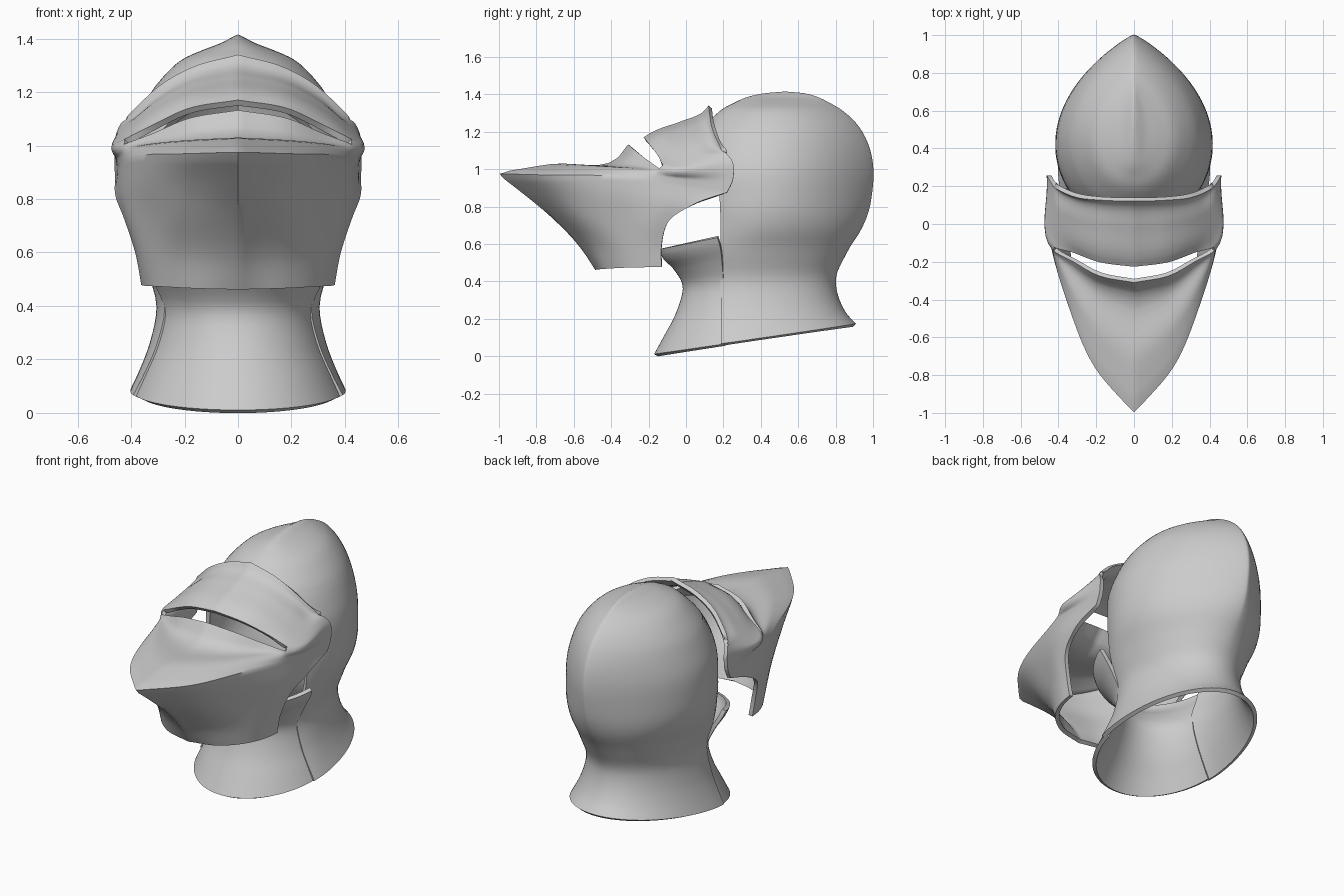
import bpy, bmesh
from math import sin, cos, pi, acos, dist


def smooth(pts, n):
    """Smooth curve through points (tuples of any length), n steps per span."""
    ext = [[2 * a - b for a, b in zip(pts[0], pts[1])], *pts,
           [2 * a - b for a, b in zip(pts[-1], pts[-2])]]
    out = []
    for p, q, r, s in zip(ext, ext[1:], ext[2:], ext[3:]):
        e, f, g = dist(p, q) + 1e-6, dist(q, r) + 1e-6, dist(r, s) + 1e-6
        for k in range(n):
            t = k / n
            point = []
            for a, b, c, d in zip(p, q, r, s):
                m0 = ((c - b) * e / f + (b - a) * f / e) / (e + f) * f
                m1 = ((d - c) * f / g + (c - b) * g / f) / (f + g) * f
                point.append(b + m0 * t + (3 * (c - b) - 2 * m0 - m1) * t * t
                             + (2 * (b - c) + m0 + m1) * t ** 3)
            out.append(point)
    return out + [list(pts[-1])]


def plate(name, rows, skip=lambda r, c: False, thickness=0.024):
    """Sheet-metal plate from a grid of points."""
    bm = bmesh.new()
    grid = [[bm.verts.new(p) for p in row] for row in rows]
    for r in range(len(grid) - 1):
        for c in range(len(grid[0]) - 1):
            if not skip(r, c):
                bm.faces.new((grid[r][c], grid[r][c + 1], grid[r + 1][c + 1], grid[r + 1][c]))
    bmesh.ops.remove_doubles(bm, verts=bm.verts, dist=0.0008)
    me = bpy.data.meshes.new(name)
    bm.to_mesh(me)
    bm.free()
    ob = bpy.data.objects.new(name, me)
    bpy.context.collection.objects.link(ob)
    mod = ob.modifiers.new("thickness", 'SOLIDIFY')
    mod.thickness, mod.offset = thickness, 0
    bpy.ops.object.select_all(action='DESELECT')
    ob.select_set(True)
    bpy.context.view_layer.objects.active = ob
    bpy.ops.object.convert(target='MESH')
    bpy.ops.object.shade_smooth_by_angle(angle=0.8)
    return ob


def ring(zf, zb, yf, yb, hw, p, cut, front, n=64):
    """Tilted egg-shaped ring, split at y = cut; p > 1 gives a keel at the back."""
    yc = yf + 0.43 * (yb - yf)
    tc = acos(max(-1, min(1, (yc - max(cut, yf)) / (yc - yf))))
    a, b = (-tc, tc) if front else (tc, 2 * pi - tc)
    pts = []
    for i in range(n + 1):
        t = a + (b - a) * i / n
        s, c = sin(t), cos(t)
        y = yc - c * ((yc - yf) if c > 0 else (yb - yc))
        w = abs(s) ** (1 if c > 0 else p)
        pts.append((hw * w * (1 if s > 0 else -1), y, zf + (zb - zf) * (y - yf) / (yb - yf)))
    return pts


# Skull with neck flare: z front, z back, y front, y back, half width, keel, face cut
skull = [
    (.01, .165, -.16, .90, .392, 1.0, .19),
    (.10, .22, -.10, .85, .358, 1.0, .19),
    (.22, .31, -.04, .805, .318, 1.0, .19),
    (.38, .42, .0, .79, .293, 1.0, .19),
    (.55, .55, -.03, .845, .335, 1.1, .19),
    (.70, .70, .0, .935, .39, 1.4, .19),
    (.85, .85, .0, .98, .405, 1.7, .185),
    (1.0, 1.0, .0, .99, .393, 1.8, .17),
    (1.1, 1.1, .03, .973, .36, 1.8, .12),
    (1.18, 1.18, .075, .94, .323, 1.8, .075),
    (1.25, 1.25, .135, .89, .27, 1.8, .135),
    (1.31, 1.31, .20, .82, .205, 1.8, .20),
    (1.345, 1.345, .265, .76, .13, 1.8, .265),
    (1.37, 1.37, .32, .71, .065, 1.8, .32),
    (1.39, 1.39, .40, .65, .025, 1.8, .40),
    (1.403, 1.403, .53, .5302, .0001, 1.8, .53),
]
plate("skull", [ring(*r, front=False) for r in smooth(skull, 4)])

# Chin and throat plate, tucked just inside the skull's front edges
throat = [
    (.005, .165, -.16, .90, .38, 1, .21),
    (.10, .22, -.108, .85, .347, 1, .21),
    (.22, .31, -.045, .81, .308, 1, .21),
    (.36, .42, -.005, .79, .287, 1, .205),
    (.47, .60, -.055, .83, .332, 1, .195),
    (.545, .75, -.122, .87, .385, 1, .18),
    (.575, .79, -.13, .89, .40, 1, .17),
]
plate("throat_plate", [ring(*r, front=True, n=40) for r in smooth(throat, 4)])

# Visor: each row runs from the centre line to the rear edge of one side
jaw = [
    [(0, -.475, .468), (.17, -.43, .47), (.29, -.32, .475), (.34, -.2, .478), (.35, -.13, .48)],
    [(0, -.55, .58), (.18, -.47, .585), (.315, -.32, .59), (.362, -.2, .59), (.37, -.13, .59)],
    [(0, -.71, .75), (.19, -.58, .75), (.335, -.34, .74), (.40, -.18, .73), (.413, -.09, .725)],
    [(0, -.86, .875), (.20, -.66, .87), (.35, -.36, .85), (.42, -.15, .83), (.445, .03, .805)],
    [(0, -.985, .972), (.20, -.75, .965), (.34, -.42, .96), (.418, -.15, .94), (.448, .22, .875)],
]
beak_top = [
    jaw[-1],
    [(0, -.72, 1.015), (.18, -.57, 1.005), (.33, -.34, .99), (.418, -.145, .97), (.45, .25, .94)],
    [(0, -.36, 1.05), (.18, -.31, 1.035), (.32, -.22, 1.008), (.418, -.14, .99), (.45, .256, .985)],
    [(0, -.30, 1.125), (.18, -.265, 1.095), (.32, -.19, 1.035), (.417, -.135, 1.0), (.449, .257, 1.01)],
]
brow = [
    [(0, -.22, 1.16), (.18, -.195, 1.13), (.32, -.145, 1.065), (.416, -.12, 1.015), (.447, .252, 1.03)],
    [(0, -.18, 1.185), (.18, -.16, 1.155), (.33, -.10, 1.085), (.42, -.04, 1.03), (.443, .245, 1.045)],
    [(0, -.02, 1.245), (.18, 0, 1.21), (.32, .035, 1.135), (.40, .09, 1.075), (.432, .226, 1.07)],
    [(0, .10, 1.298), (.17, .11, 1.255), (.29, .14, 1.195), (.37, .17, 1.12), (.418, .208, 1.095)],
    [(0, .13, 1.332), (.17, .135, 1.285), (.295, .15, 1.215), (.375, .18, 1.14), (.416, .202, 1.105)],
]
COLS = 8


def strip(rows):
    """Smooth the rows both ways and mirror them across x = 0."""
    half = [smooth(r, COLS) for r in rows]
    cols = [smooth(c, 6) for c in zip(*half)]
    return [[(-x, y, z) for x, y, z in r[:0:-1]] + [tuple(p) for p in r] for r in zip(*cols)]


lower = strip(jaw) + strip(beak_top)[1:]
slit_row, centre, slit_half = len(lower) - 1, 4 * COLS, 3 * COLS
plate("visor", lower + strip(brow),
      skip=lambda r, c: r == slit_row and centre - slit_half <= c < centre + slit_half)
